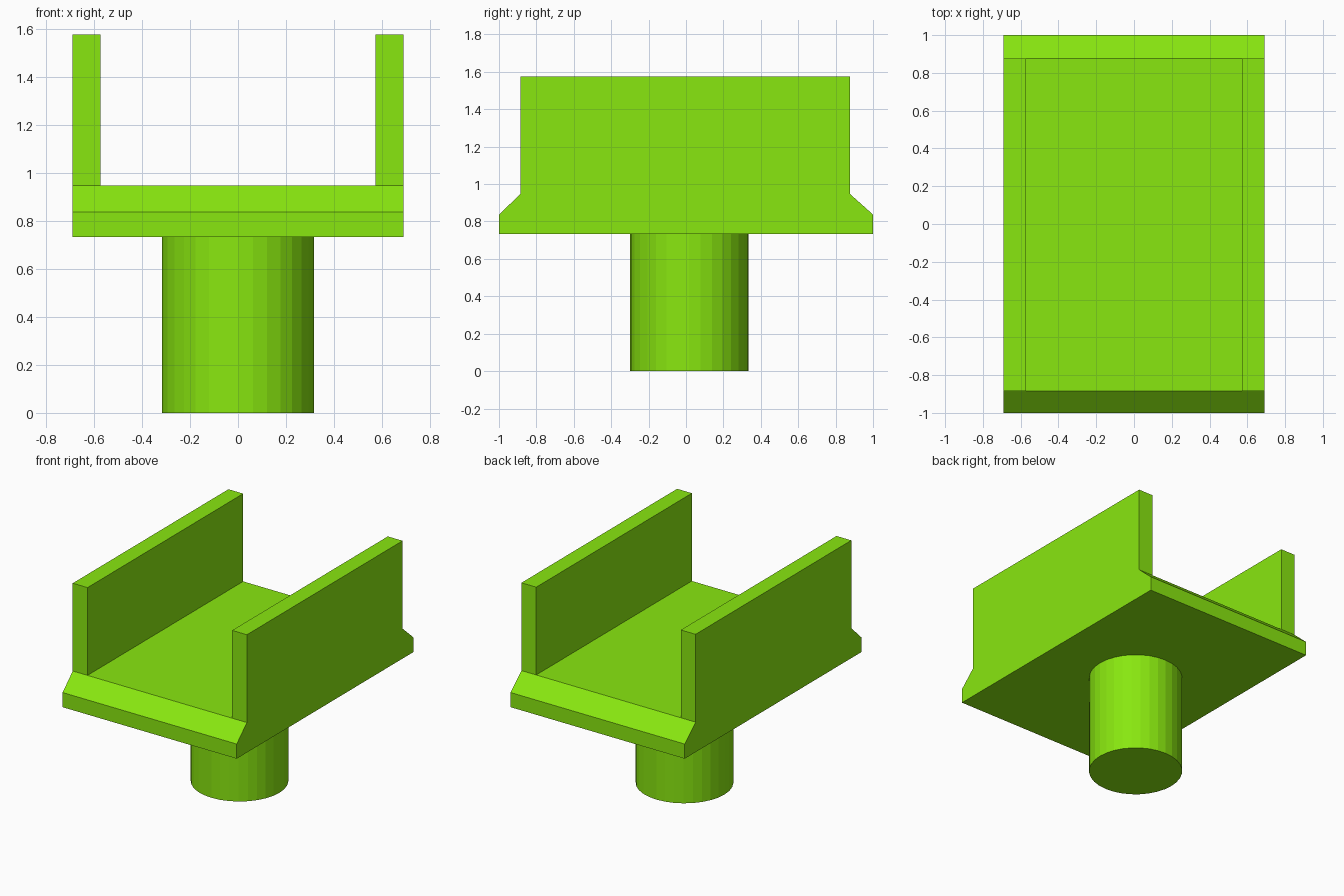
import bpy, bmesh
from math import pi
from mathutils import Matrix

if "Cube" in bpy.data.objects:
    bpy.data.objects.remove(bpy.data.objects["Cube"])

green = bpy.data.materials.new("green")
green.diffuse_color = (0.25, 0.8, 0.005, 1)
green.use_nodes = True
green.node_tree.nodes["Principled BSDF"].inputs["Base Color"].default_value = green.diffuse_color


def finish(name, bm):
    bmesh.ops.recalc_face_normals(bm, faces=bm.faces)
    mesh = bpy.data.meshes.new(name)
    bm.to_mesh(mesh)
    bm.free()
    mesh.materials.append(green)
    obj = bpy.data.objects.new(name, mesh)
    bpy.context.collection.objects.link(obj)
    return obj


def extrude_x(name, profile, x0, x1):
    """Extrude a closed (y, z) profile from x0 to x1."""
    bm = bmesh.new()
    face = bm.faces.new([bm.verts.new((x0, y, z)) for y, z in profile])
    out = bmesh.ops.extrude_face_region(bm, geom=[face], use_keep_orig=True)
    verts = [g for g in out["geom"] if isinstance(g, bmesh.types.BMVert)]
    bmesh.ops.translate(bm, verts=verts, vec=(x1 - x0, 0, 0))
    return finish(name, bm)


W, WALL = 0.69, 0.117
Y0, Y1 = -0.885, 0.877
Z_BASE, Z_EDGE, Z_FLOOR, Z_TOP = 0.732, 0.837, 0.947, 1.576

# Base plate with chamfered front and back edges
extrude_x("base_plate", [(-1, Z_BASE), (1, Z_BASE), (1, Z_EDGE), (Y1, Z_FLOOR),
                         (Y0, Z_FLOOR), (-1, Z_EDGE)], -W, W)

# Upright side walls
wall = [(Y0, Z_FLOOR), (Y1, Z_FLOOR), (Y1, Z_TOP), (Y0, Z_TOP)]
for side, x0 in (("left", -W), ("right", W - WALL)):
    extrude_x(side + "_wall", wall, x0, x0 + WALL)

# Round post under the plate
bm = bmesh.new()
bmesh.ops.create_cone(bm, cap_ends=True, segments=32, radius1=0.317, radius2=0.317,
                      depth=Z_BASE, matrix=Matrix.Translation((0, 0.017, Z_BASE / 2)))
finish("post", bm)
